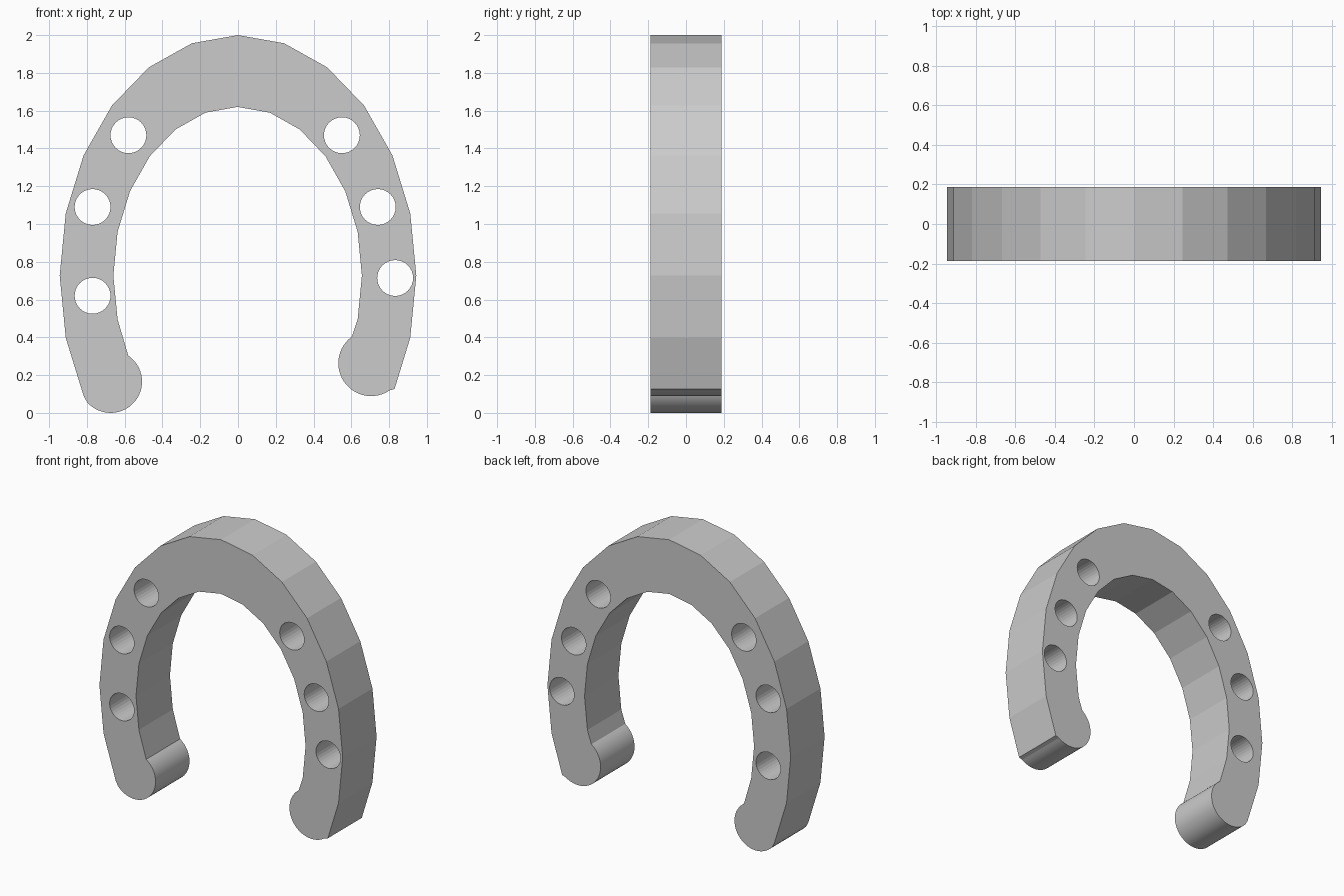
import bpy, bmesh, math

if "Cube" in bpy.data.objects:
    bpy.data.objects.remove(bpy.data.objects["Cube"])

DEPTH = 0.188      # half thickness along y
MID_Z = 0.727      # height of the ellipse centres


def arc(cx, cz, rx, rz, a0, a1, n):
    """Points on an ellipse from a0 to a1 degrees, both ends included."""
    return [(cx + rx * math.cos(math.radians(a0 + (a1 - a0) * i / n)),
             cz + rz * math.sin(math.radians(a0 + (a1 - a0) * i / n)))
            for i in range(n + 1)]


def add_loop(curve, pts):
    """Closed polygon loop in a flat curve."""
    s = curve.splines.new('POLY')
    s.points.add(len(pts) - 1)
    for p, (x, z) in zip(s.points, pts):
        p.co = (x, z, 0, 1)
    s.use_cyclic_u = True


# outline: faceted outer arch, rounded left foot, faceted inner arch, rounded right foot
outline = arc(0, MID_Z, 0.944, 1.273, -15, 210, 15)
outline += arc(-0.674, 0.166, 0.166, 0.166, 221, 416, 28)
outline += arc(-0.002, MID_Z, 0.658, 0.893, 195, -15, 14)
outline += arc(0.705, 0.263, 0.174, 0.174, 126, 304, 26)
outline.append((0.829, 0.127))

curve = bpy.data.curves.new("horseshoe", 'CURVE')
curve.dimensions = '2D'
curve.fill_mode = 'BOTH'
curve.extrude = DEPTH
add_loop(curve, outline)

# nail holes, placed a little unevenly
for x, z in [(-0.58, 1.47), (-0.77, 1.09), (-0.77, 0.62),
             (0.55, 1.47), (0.74, 1.09), (0.832, 0.714)]:
    add_loop(curve, arc(x, z, 0.095, 0.095, 0, 348.75, 31))

# stand the flat shape upright and turn it into a mesh
shoe = bpy.data.objects.new("horseshoe", curve)
bpy.context.collection.objects.link(shoe)
shoe.rotation_euler.x = math.pi / 2
bpy.context.view_layer.objects.active = shoe
shoe.select_set(True)
bpy.ops.object.convert(target='MESH')
shoe = bpy.context.object
bpy.ops.object.transform_apply(location=True, rotation=True, scale=True)

# weld caps to walls
bm = bmesh.new()
bm.from_mesh(shoe.data)
bmesh.ops.remove_doubles(bm, verts=bm.verts, dist=0.0005)
bmesh.ops.recalc_face_normals(bm, faces=bm.faces)
bm.to_mesh(shoe.data)
bm.free()

# rounded feet smooth, arch facets and holes flat
bpy.ops.object.shade_smooth_by_angle(angle=math.radians(9))
